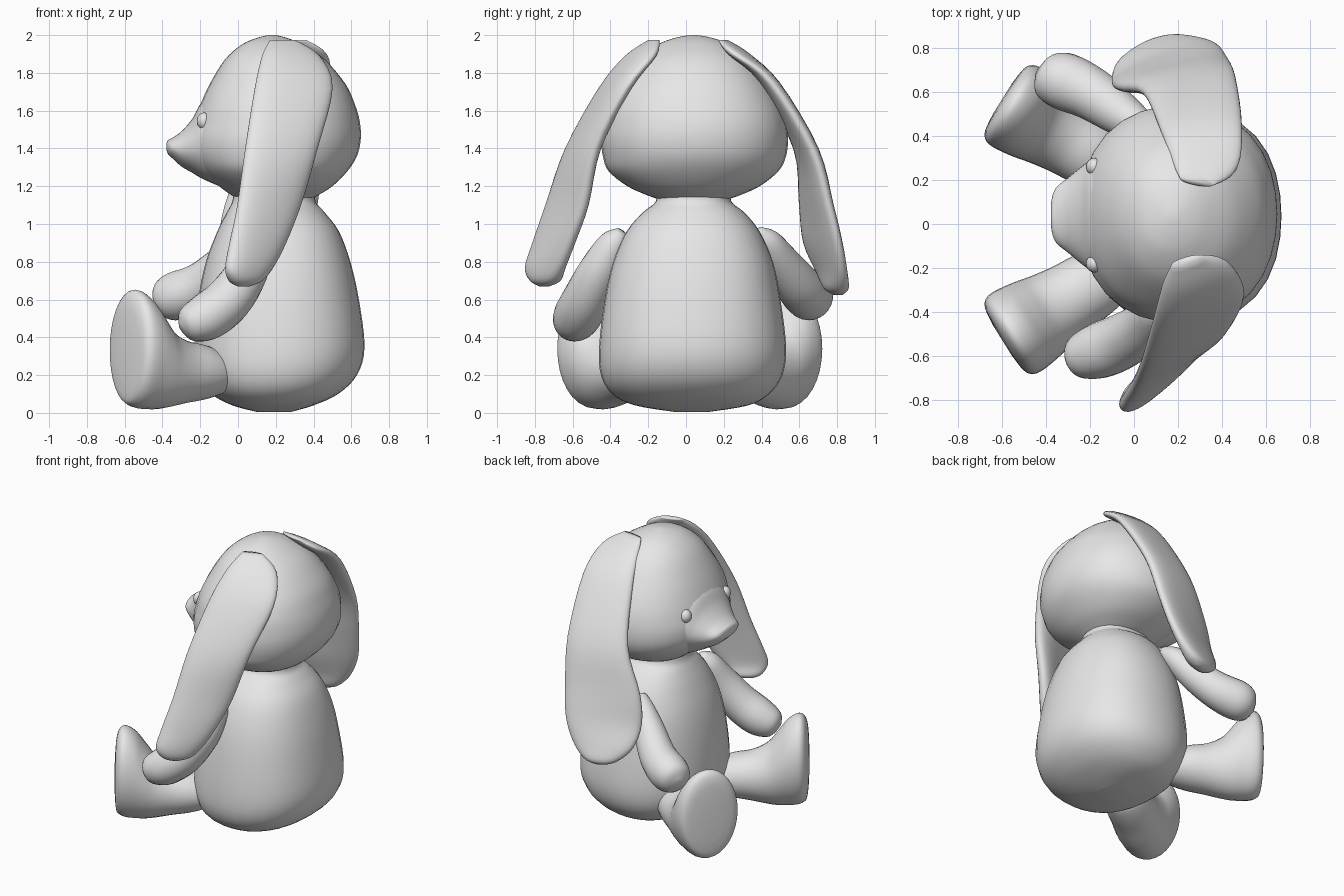
import bpy
import bmesh
import math
from mathutils import Vector

cube = bpy.data.objects.get("Cube")
if cube:
    bpy.data.objects.remove(cube, do_unlink=True)

GREY = (0.8, 0.8, 0.8, 1)
plush = bpy.data.materials.new("plush grey")
plush.use_nodes = True
plush.diffuse_color = GREY
plush.node_tree.nodes["Principled BSDF"].inputs["Base Color"].default_value = GREY


def finish(bm, name):
    """Turn a bmesh into a smooth plush object."""
    bmesh.ops.recalc_face_normals(bm, faces=bm.faces)
    mesh = bpy.data.meshes.new(name)
    bm.to_mesh(mesh)
    bm.free()
    mesh.materials.append(plush)
    mesh.shade_smooth()
    obj = bpy.data.objects.new(name, mesh)
    bpy.context.collection.objects.link(obj)
    return obj


def spline(a, b, c, d, t):
    """Smooth curve from b to c, with a and d as neighbours."""
    slope_b, slope_c = (c - a) / 2, (d - b) / 2
    return (b + slope_b * t + (3 * (c - b) - 2 * slope_b - slope_c) * t ** 2
            + (2 * (b - c) + slope_b + slope_c) * t ** 3)


def loft(name, sections, boxy=0, sides=32, steps=4):
    """Skin elliptical sections, each a centre and two half-axis vectors."""
    last = len(sections) - 1
    dense = []
    for i in range(last):
        near = [sections[min(max(i + k, 0), last)] for k in (-1, 0, 1, 2)]
        for s in range(steps):
            dense.append([spline(*column, s / steps) for column in zip(*near)])
    dense.append(sections[-1])
    bm = bmesh.new()
    rings = []
    for centre, u, v in dense:
        ring = []
        for k in range(sides):
            a = math.tau * k / sides
            swell = 1 + boxy * math.sin(2 * a) ** 2
            ring.append(bm.verts.new(
                centre + (u * math.cos(a) + v * math.sin(a)) * swell))
        rings.append(ring)
    for low, high in zip(rings, rings[1:]):
        for k in range(sides):
            n = (k + 1) % sides
            bm.faces.new((low[k], low[n], high[n], high[k]))
    bm.faces.new(rings[0])
    bm.faces.new(rings[-1])
    return finish(bm, name)


def upright(rows):
    """Sections from height, front, back, right-view left and right extents."""
    return [(Vector(((x0 + x1) / 2, (y0 + y1) / 2, z)),
             Vector(((x0 - x1) / 2, 0, 0)), Vector((0, (y1 - y0) / 2, 0)))
            for z, x0, x1, y0, y1 in rows]


# Pear-shaped body with a narrow neck
loft("body", upright([
    (0.005, .1, .28, -.06, .12),
    (0.04, -.03, .4, -.27, .33),
    (0.1, -.14, .53, -.39, .44),
    (0.2, -.21, .63, -.45, .51),
    (0.35, -.23, .67, -.46, .53),
    (0.6, -.21, .64, -.43, .5),
    (0.8, -.17, .595, -.385, .46),
    (0.96, -.11, .535, -.315, .39),
    (1.06, -.06, .46, -.23, .31),
    (1.12, -.03, .41, -.16, .24),
    (1.2, -.02, .41, -.16, .24)]), boxy=.045)

# Round head
loft("head", upright([
    (1.13, .02, .38, -.14, .22),
    (1.15, -.03, .42, -.2, .28),
    (1.2, -.1, .5, -.31, .39),
    (1.28, -.19, .58, -.41, .49),
    (1.36, -.24, .63, -.44, .53),
    (1.45, -.25, .65, -.45, .54),
    (1.54, -.23, .645, -.44, .53),
    (1.63, -.2, .62, -.42, .5),
    (1.74, -.15, .57, -.36, .44),
    (1.87, -.07, .46, -.26, .34),
    (1.95, .02, .34, -.15, .23),
    (1.985, .1, .26, -.06, .14),
    (2, .16, .2, .02, .06)]), boxy=.03)

# Pointed snout: distance, half width, bottom and top
loft("snout", [(Vector((x, .04, (low + high) / 2)), Vector((0, width, 0)),
                Vector((0, 0, (high - low) / 2)))
               for x, width, low, high in [
                   (-.05, .36, 1.18, 1.74), (-.18, .265, 1.235, 1.66),
                   (-.24, .22, 1.27, 1.56), (-.3, .17, 1.305, 1.49),
                   (-.35, .13, 1.35, 1.455), (-.37, .09, 1.37, 1.445),
                   (-.378, .04, 1.39, 1.43)]])

# Bead eyes
for name, y in (("left_eye", -.18), ("right_eye", .26)):
    bm = bmesh.new()
    bmesh.ops.create_uvsphere(bm, u_segments=16, v_segments=10, radius=.045)
    bmesh.ops.scale(bm, vec=(.85, .9, 1), verts=bm.verts)
    bmesh.ops.translate(bm, vec=(-.18, y, 1.545), verts=bm.verts)
    finish(bm, name)


def ear(name, rows, thickness=.055):
    """Flat flap given by height, front edge and back edge."""
    sections = []
    for i, (z, fx, fy, bx, by) in enumerate(rows):
        front, back = Vector((fx, fy, z)), Vector((bx, by, z))
        half = (front - back) / 2
        side = Vector((-half.y, half.x, 0)).normalized()
        thin = thickness * (.35 if i in (0, len(rows) - 1) else 1)
        sections.append(((front + back) / 2, half, side * thin))
    loft(name, sections, boxy=.06)


# Long drooping ears
ear("left_ear", [
    (1.975, .17, -.19, .3, -.15),
    (1.89, .13, -.3, .43, -.18),
    (1.72, .09, -.44, .5, -.31),
    (1.4, .04, -.62, .42, -.47),
    (1.1, .0, -.73, .33, -.53),
    (0.9, -.04, -.8, .25, -.6),
    (0.77, -.06, -.84, .18, -.65),
    (0.7, -.04, -.81, .12, -.68),
    (0.67, .0, -.77, .06, -.73)])
ear("right_ear", [
    (1.975, .21, .21, .36, .18),
    (1.9, .17, .3, .47, .26),
    (1.75, .12, .43, .49, .45),
    (1.4, .04, .6, .46, .67),
    (1.1, -.07, .62, .42, .76),
    (0.9, -.1, .64, .38, .81),
    (0.75, -.08, .71, .31, .83),
    (0.66, .0, .76, .23, .83),
    (0.625, .08, .79, .16, .82)])


def limb(name, path):
    """Round limb along points with radii, with a rounded hand end."""
    points = [Vector(p[:3]) for p in path]
    sections = []
    for i, p in enumerate(points):
        ahead = points[min(i + 1, len(points) - 1)] - points[max(i - 1, 0)]
        u = ahead.cross(Vector((0, 0, 1))).normalized()
        v = ahead.cross(u).normalized()
        sections.append((p, u * path[i][3], v * path[i][3]))
    loft(name, sections, sides=24)


# Arms, from hand to shoulder
limb("left_arm", [
    (-.295, -.62, .44, .03), (-.265, -.61, .46, .09), (-.17, -.58, .505, .125),
    (-.05, -.53, .6, .125), (.05, -.46, .75, .11), (.1, -.38, .9, .08),
    (.12, -.34, .96, .03)])
limb("right_arm", [
    (-.43, .7, .585, .03), (-.4, .68, .595, .1), (-.32, .65, .62, .13),
    (-.19, .59, .68, .12), (-.06, .5, .8, .1), (.04, .43, .91, .07),
    (.08, .38, .96, .03)])


# Splayed legs with flat upright soles: distance, half width, bottom, top
LEG = [(-.04, .08, .14, .26), (0, .13, .1, .32), (.1, .155, .07, .36),
       (.22, .165, .05, .385), (.32, .18, .03, .44), (.39, .195, .02, .53),
       (.45, .205, .02, .61), (.51, .21, .025, .65), (.55, .2, .04, .64),
       (.575, .165, .07, .58), (.585, .08, .16, .46)]
for name, side in (("left_leg", -1), ("right_leg", 1)):
    outward = Vector((-.85, side * .53, 0))
    across = Vector((.53, side * .85, 0))
    hip = Vector((-.1, .02 + side * .24, 0))
    loft(name, [(hip + outward * d + Vector((0, 0, (low + high) / 2)),
                 across * width, Vector((0, 0, (high - low) / 2)))
                for d, width, low, high in LEG])
